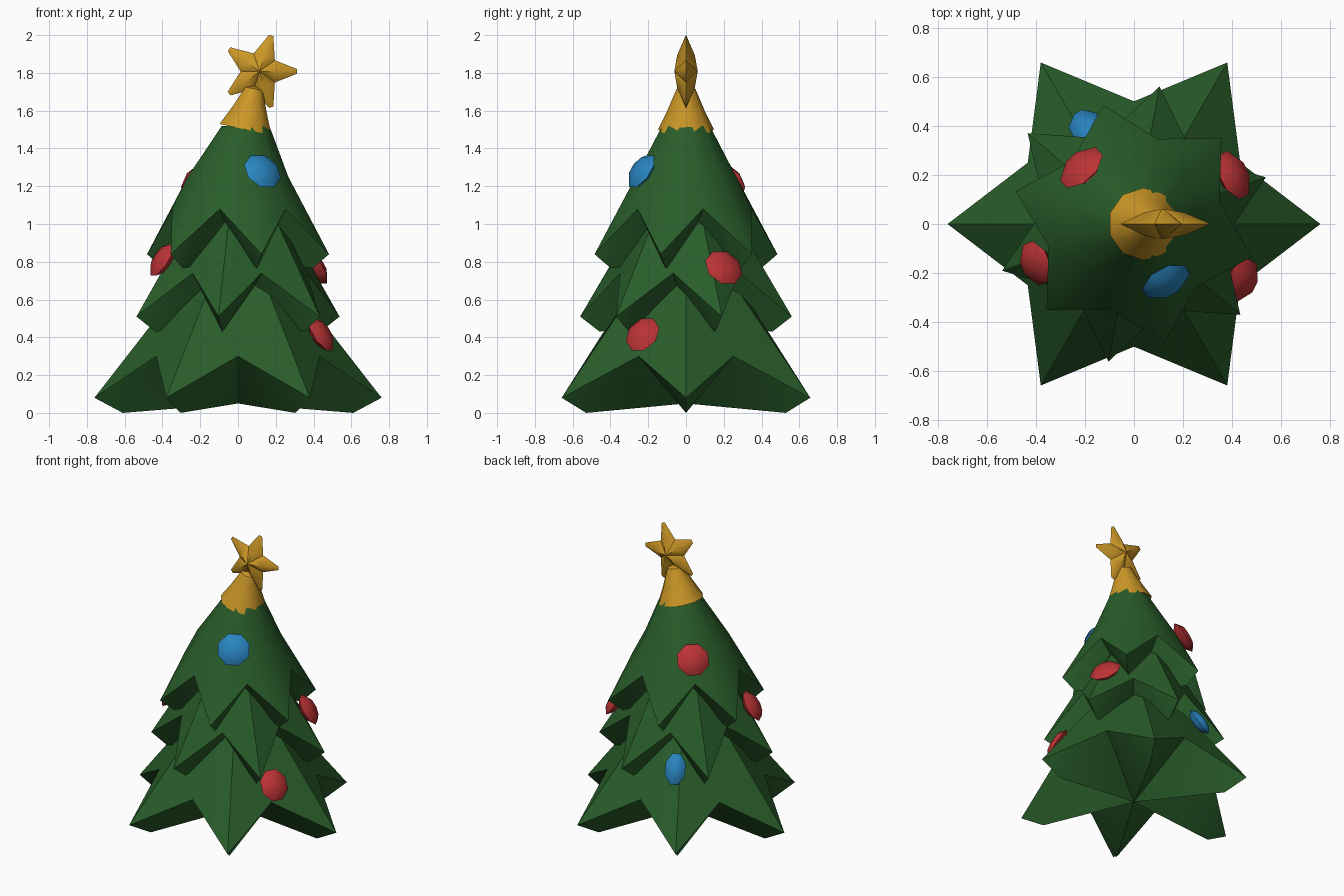
import bpy, bmesh
from math import sin, cos, radians, pi, atan2
from mathutils import Vector, Matrix

cube = bpy.data.objects.get("Cube")
if cube:
    bpy.data.objects.remove(cube, do_unlink=True)


def material(name, colour):
    m = bpy.data.materials.new(name)
    m.use_nodes = True
    m.diffuse_color = (*colour, 1)
    bsdf = next(n for n in m.node_tree.nodes if n.type == 'BSDF_PRINCIPLED')
    bsdf.inputs["Base Color"].default_value = (*colour, 1)
    bsdf.inputs["Roughness"].default_value = 0.8
    return m


green = material("pine_green", (0.022, 0.11, 0.023))
gold = material("gold", (0.6, 0.31, 0.02))
red = material("bauble_red", (0.5, 0.033, 0.036))
blue = material("bauble_blue", (0.022, 0.23, 0.52))


def finish(bm, name, mat, angle=40, matrix=None):
    bmesh.ops.recalc_face_normals(bm, faces=bm.faces)
    me = bpy.data.meshes.new(name)
    bm.to_mesh(me)
    bm.free()
    me.materials.append(mat)
    ob = bpy.data.objects.new(name, me)
    bpy.context.collection.objects.link(ob)
    if matrix:
        ob.matrix_world = matrix
    bpy.ops.object.select_all(action='DESELECT')
    ob.select_set(True)
    bpy.context.view_layer.objects.active = ob
    bpy.ops.object.shade_smooth_by_angle(angle=radians(angle))
    return ob


def polar(r, a, z, shift=0):
    return Vector((shift + r * cos(a), r * sin(a), z))


def bridge(bm, lower, upper):
    n = len(lower)
    for i in range(n):
        j = (i + 1) % n
        bm.faces.new((lower[i], lower[j], upper[j], upper[i]))


def branch_tier(name, turn, tip, valley, low, centre_z, rings):
    """Six-pointed skirt; tip, valley and low are (radius, height)."""
    bm = bmesh.new()
    angles = [radians(turn) + i * pi / 6 for i in range(12)]
    rim = [bm.verts.new(polar(*((tip[0], a, tip[1]) if i % 2 == 0
                                else (valley[0], a, valley[1]))))
           for i, a in enumerate(angles)]
    # outer skirt
    prev = rim
    for r, z, shift in rings:
        ring = [bm.verts.new(polar(r, a, z, shift)) for a in angles]
        bridge(bm, prev, ring)
        prev = ring
    bm.faces.new(prev)
    # thick branch ends and underside
    centre = bm.verts.new((0, 0, centre_z))
    for i in range(0, 12, 2):
        under = bm.verts.new(polar(low[0], angles[i], low[1]))
        for side in (rim[i - 1], rim[i + 1]):
            bm.faces.new((rim[i], side, under))
            bm.faces.new((under, side, centre))
    finish(bm, name, green)


branch_tier("lower_branches", 0, (0.76, 0.08), (0.5, 0.3), (0.61, 0),
            0.05, [(0.2, 0.8, 0)])
branch_tier("middle_branches", 19.5, (0.57, 0.51), (0.37, 0.74), (0.465, 0.43),
            0.5, [(0.2, 1.13, 0)])
branch_tier("upper_branches", 44.5, (0.5, 0.84), (0.36, 1.08), (0.41, 0.765),
            0.83, [(0.275, 1.25, 0), (0.13, 1.52, 0.04)])


def lathe(name, profile, sides, mat, matrix, angle=40):
    """Spin (radius, height) points about local z; zero radius makes a pole."""
    bm = bmesh.new()
    prev = None
    for r, z in profile:
        count = sides if r else 1
        ring = [bm.verts.new(polar(r, (i + 0.5) * 2 * pi / sides, z))
                for i in range(count)]
        if prev:
            for i in range(sides):
                j = (i + 1) % sides
                quad = [prev[i % len(prev)], prev[j % len(prev)],
                        ring[j % count], ring[i % count]]
                bm.faces.new(list(dict.fromkeys(quad)))
        prev = ring
    return finish(bm, name, mat, angle, matrix)


# tilted gold cap under the star
cap_place = Matrix.Translation((0.04, 0, 1.5)) @ Matrix.Rotation(radians(12), 4, 'Y')
lathe("star_cap", [(0, 0.03), (0.148, 0), (0.1, 0.1), (0.05, 0.22), (0, 0.24)],
      10, gold, cap_place)

# five-pointed star, domed on both faces, with blunt tips
bm = bmesh.new()
star_centre = Vector((0.114, 0, 1.808))


def star_vert(r, a, y):
    return bm.verts.new(star_centre + Vector((r * cos(a), y, r * sin(a))))


points, notches = [], []
for k in range(5):
    a = k * 2 * pi / 5
    points.append([star_vert(0.2, a + d, 0) for d in (-0.06, 0.06)])
    notches.append(star_vert(0.1, a + pi / 5, 0))
for y in (-1, 1):
    hub = star_vert(0, 0, 0.062 * y)
    for k in range(5):
        ridge = star_vert(0.09, k * 2 * pi / 5, 0.047 * y)
        p, q = points[k]
        bm.faces.new((p, q, ridge))
        for tip, notch in ((p, notches[k - 1]), (q, notches[k])):
            bm.faces.new((tip, notch, ridge))
            bm.faces.new((notch, hub, ridge))
finish(bm, "star", gold, 40)

# baubles: flattened eight-sided discs facing out along the slope
baubles = [
    ("front_bauble", blue, (0.13, -0.235, 1.28), 1),
    ("back_bauble", blue, (-0.2, 0.405, 0.53), 0.65),
    ("left_middle_bauble", red, (0.405, 0.2, 0.77), 1),
    ("left_lower_bauble", red, (0.44, -0.23, 0.415), 0.9),
    ("right_middle_bauble", red, (-0.4, -0.16, 0.81), 0.9),
    ("back_upper_bauble", red, (-0.215, 0.23, 1.23), 1),
]
for name, mat, pos, width in baubles:
    place = (Matrix.Translation(pos)
             @ Matrix.Rotation(atan2(pos[1], pos[0]), 4, 'Z')
             @ Matrix.Rotation(radians(58), 4, 'Y')
             @ Matrix.Diagonal((1, width, 1, 1)))
    lathe(name, [(0, -0.04), (0.07, -0.03), (0.107, 0), (0.07, 0.03), (0, 0.04)],
          8, mat, place)
